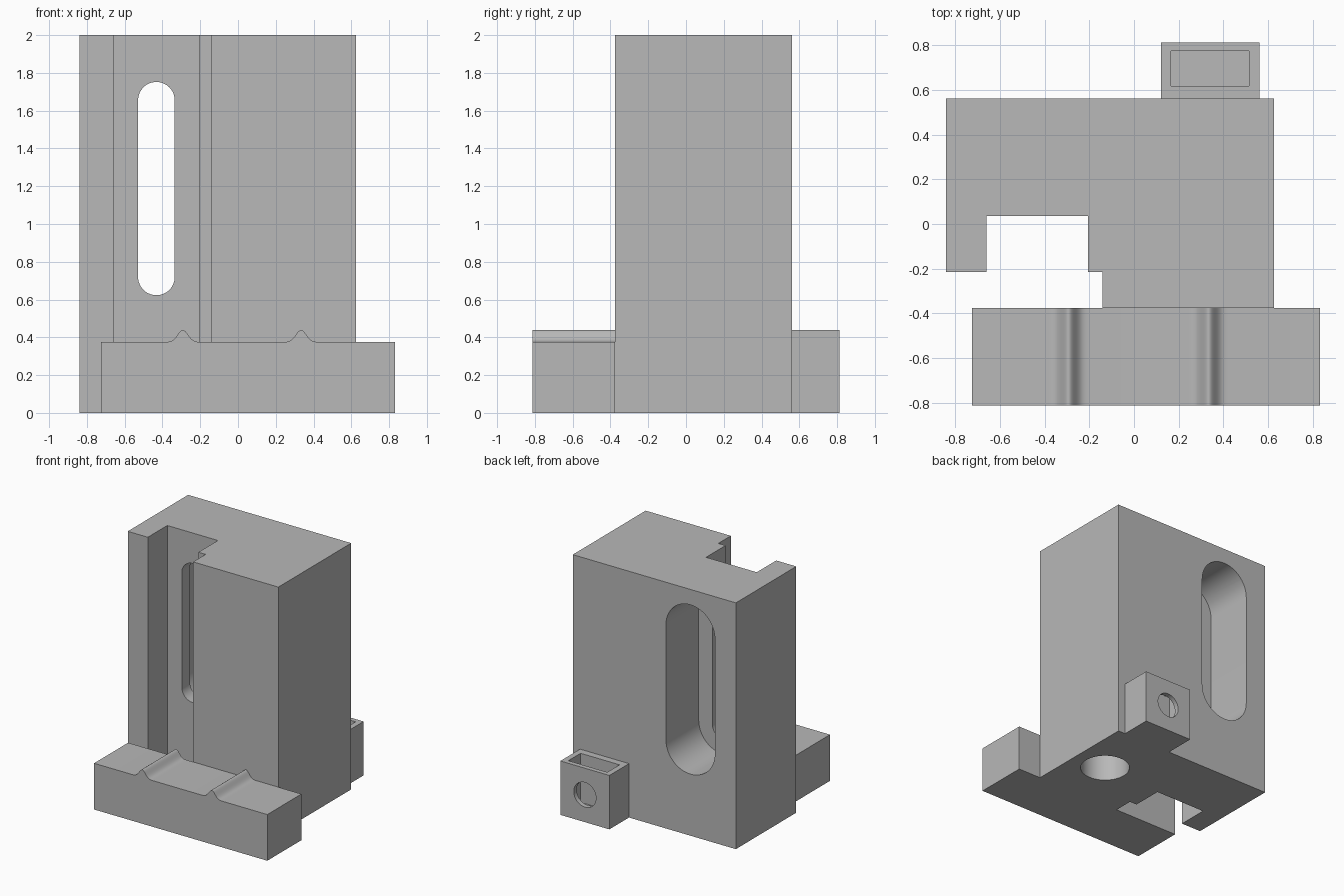
import bpy
import bmesh
import math
from mathutils import Vector

cube = bpy.data.objects.get("Cube")
if cube:
    bpy.data.objects.remove(cube, do_unlink=True)

# Single flat grey
grey = bpy.data.materials.new("plain_grey")
grey.use_nodes = True
grey.diffuse_color = (0.48, 0.48, 0.48, 1)
grey.node_tree.nodes["Principled BSDF"].inputs["Base Color"].default_value = (0.48, 0.48, 0.48, 1)


def prism(name, outline, axis, start, end):
    """Extrude a 2D outline: (x, y) along z, or (x, z) along y."""
    bm = bmesh.new()
    place = (lambda a, b: (a, b, start)) if axis == "z" else (lambda a, b: (a, start, b))
    face = bm.faces.new([bm.verts.new(place(a, b)) for a, b in outline])
    step = Vector((0, 0, end - start)) if axis == "z" else Vector((0, end - start, 0))
    made = bmesh.ops.extrude_face_region(bm, geom=[face])["geom"]
    bmesh.ops.translate(bm, vec=step, verts=[v for v in made if isinstance(v, bmesh.types.BMVert)])
    bmesh.ops.recalc_face_normals(bm, faces=bm.faces)
    mesh = bpy.data.meshes.new(name)
    bm.to_mesh(mesh)
    bm.free()
    mesh.materials.append(grey)
    obj = bpy.data.objects.new(name, mesh)
    bpy.context.collection.objects.link(obj)
    return obj


def rectangle(left, right, low, high):
    return [(left, low), (right, low), (right, high), (left, high)]


def stadium(x, low, high, radius, steps=24):
    """Round-ended upright slot; low and high are the arc centres."""
    points = []
    for centre, begin in ((high, 0), (low, math.pi)):
        for i in range(steps + 1):
            a = begin + math.pi * i / steps
            points.append((x + radius * math.cos(a), centre + radius * math.sin(a)))
    return points


def circle(x, y, radius, steps=48):
    angles = [math.tau * i / steps for i in range(steps)]
    return [(x + radius * math.cos(a), y + radius * math.sin(a)) for a in angles]


def activate(obj):
    bpy.ops.object.select_all(action="DESELECT")
    obj.select_set(True)
    bpy.context.view_layer.objects.active = obj


def cut(obj, *cutters):
    for cutter in cutters:
        cutter.hide_render = True
        mod = obj.modifiers.new("cut", "BOOLEAN")
        mod.operation = "DIFFERENCE"
        mod.solver = "EXACT"
        mod.object = cutter
        activate(obj)
        bpy.ops.object.modifier_apply(modifier=mod.name)
        bpy.data.objects.remove(cutter, do_unlink=True)


# Tall block with the open channel along its front
body = prism("body", [
    (-0.84, 0.56), (-0.84, -0.215), (-0.66, -0.215), (-0.66, 0.035),
    (-0.205, 0.035), (-0.205, -0.215), (-0.14, -0.215), (-0.14, -0.375),
    (0.625, -0.375), (0.625, 0.56)], "z", 0, 2)

# Stepped slot through the back wall and blind bore in the underside
cut(body,
    prism("wide_slot_cutter", stadium(-0.432, 0.72, 1.655, 0.22), "y", 0.14, 0.7),
    prism("narrow_slot_cutter", stadium(-0.432, 0.72, 1.655, 0.097), "y", -0.05, 0.2),
    prism("bore_cutter", circle(0.34, 0.06, 0.187), "z", -0.1, 1.0))

# Front bar with two bell-shaped ridges across its top
top = [(-0.725, 0.375)]
for peak in (-0.292, 0.334):
    for i in range(-14, 15):
        t = 0.09 * i / 14
        top.append((peak + t, 0.375 + 0.064 * math.exp(-(t / 0.039) ** 2)))
top.append((0.832, 0.375))
front_bar = prism("front_bar", [(-0.725, 0)] + top + [(0.832, 0)], "y", -0.812, -0.375)

# Rear box with an open pocket and a round window
rear_box = prism("rear_box", rectangle(0.12, 0.56, 0.56, 0.812), "z", 0, 0.438)
cut(rear_box,
    prism("pocket_cutter", rectangle(0.165, 0.515, 0.617, 0.774), "z", 0.04, 0.6),
    prism("window_cutter", circle(0.34, 0.222, 0.1), "y", 0.7, 0.9))

# Smooth the curved walls only
for part in (body, front_bar, rear_box):
    activate(part)
    bpy.ops.object.shade_smooth_by_angle(angle=math.radians(30))
